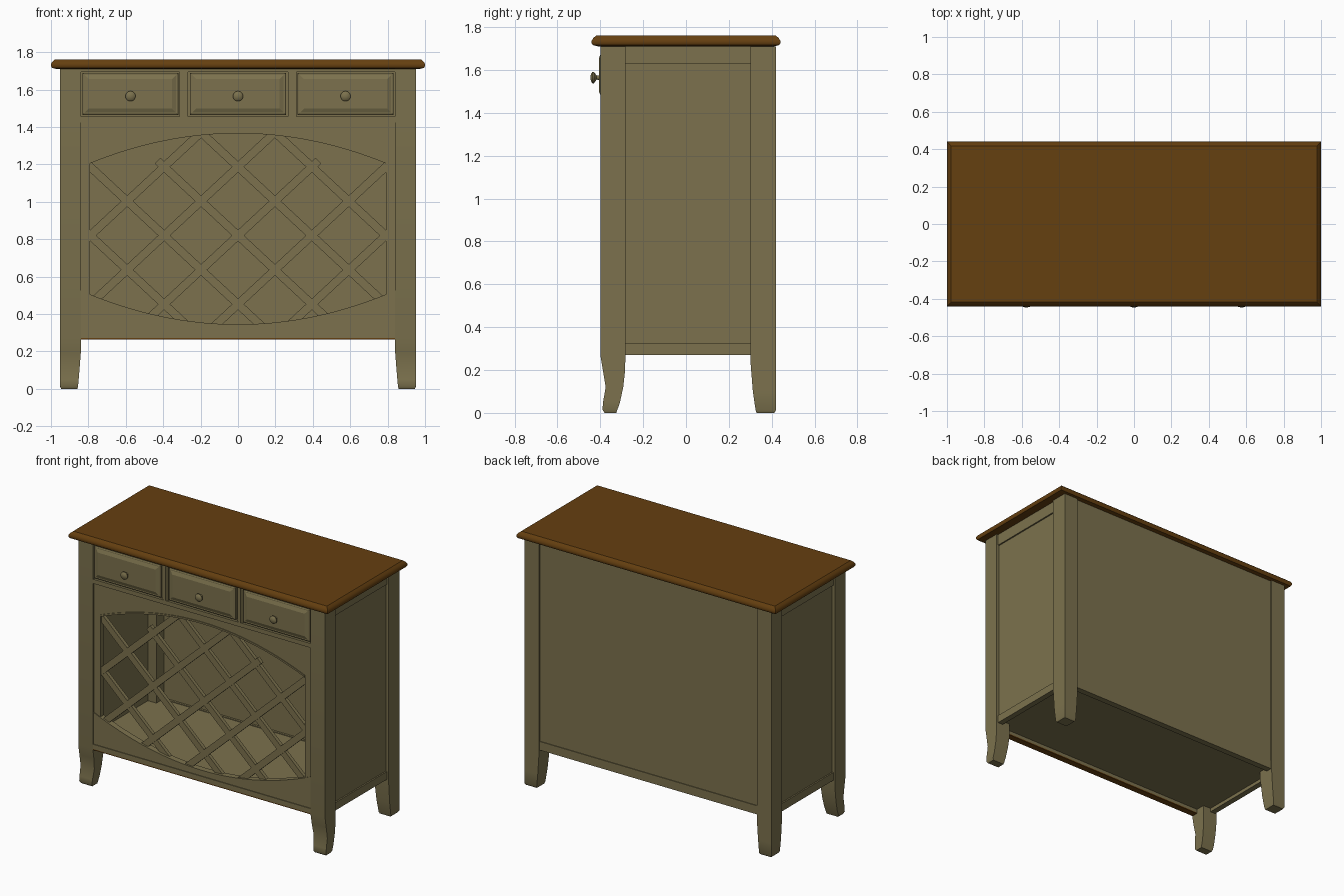
import bpy, bmesh, math
from mathutils import Vector

cube = bpy.data.objects.get("Cube")
if cube:
    bpy.data.objects.remove(cube, do_unlink=True)


def material(name, rgb):
    m = bpy.data.materials.new(name)
    m.use_nodes = True
    color = (*rgb, 1)
    m.diffuse_color = color
    bsdf = next(n for n in m.node_tree.nodes if n.type == 'BSDF_PRINCIPLED')
    bsdf.inputs["Base Color"].default_value = color
    bsdf.inputs["Roughness"].default_value = 0.7
    return m


PAINT = material("olive_paint", (0.2, 0.167, 0.075))
WOOD = material("brown_wood", (0.13, 0.05, 0.005))


def loft(name, rings, mat=PAINT, smooth=False):
    """Skin a closed solid through rings of equal point count."""
    bm = bmesh.new()
    loops = [[bm.verts.new(p) for p in ring] for ring in rings]
    n = len(loops[0])
    for a, b in zip(loops, loops[1:]):
        for i in range(n):
            j = (i + 1) % n
            bm.faces.new((a[i], a[j], b[j], b[i]))
    bm.faces.new(loops[0])
    bm.faces.new(loops[-1])
    bmesh.ops.recalc_face_normals(bm, faces=bm.faces)
    mesh = bpy.data.meshes.new(name)
    bm.to_mesh(mesh)
    bm.free()
    mesh.materials.append(mat)
    ob = bpy.data.objects.new(name, mesh)
    bpy.context.collection.objects.link(ob)
    if smooth:
        bpy.ops.object.select_all(action='DESELECT')
        ob.select_set(True)
        bpy.context.view_layer.objects.active = ob
        bpy.ops.object.shade_smooth_by_angle(angle=math.radians(40))
    return ob


def flat_ring(x0, x1, y0, y1, z):
    return [(x0, y0, z), (x1, y0, z), (x1, y1, z), (x0, y1, z)]


def upright_ring(x0, x1, z0, z1, y):
    return [(x0, y, z0), (x1, y, z0), (x1, y, z1), (x0, y, z1)]


def box(name, x0, x1, y0, y1, z0, z1, mat=PAINT):
    return loft(name, [flat_ring(x0, x1, y0, y1, z) for z in (z0, z1)], mat)


def curved_board(name, half, low, high, y0, y1, steps=32):
    """Board across the front whose lower and upper edges follow functions of x."""
    rings = []
    for i in range(steps + 1):
        x = half * (2 * i / steps - 1)
        rings.append([(x, y0, low(x)), (x, y1, low(x)), (x, y1, high(x)), (x, y0, high(x))])
    return loft(name, rings, smooth=True)


# Table top with a moulded edge
edge = [(0.03, 1.71), (0.006, 1.716), (0, 1.725), (0, 1.737), (0.008, 1.75), (0.022, 1.762)]
loft("table_top", [flat_ring(-1 + d, 1 - d, -0.44 + d, 0.44 - d, z) for d, z in edge],
     WOOD, smooth=True)

# Legs: z, inner x, front y, back y
front_leg = [(0, 0.858, -0.38, -0.325), (0.015, 0.855, -0.39, -0.32), (0.05, 0.852, -0.387, -0.308),
             (0.12, 0.846, -0.375, -0.293), (0.2, 0.84, -0.388, -0.284), (0.27, 0.84, -0.4, -0.283),
             (1.71, 0.84, -0.4, -0.283)]
back_leg = [(0, 0.862, 0.33, 0.412), (0.012, 0.858, 0.325, 0.42), (0.1, 0.85, 0.312, 0.42),
            (0.25, 0.84, 0.3, 0.42), (1.71, 0.84, 0.3, 0.42)]
for side, s in (("left", 1), ("right", -1)):
    for part, profile in (("front", front_leg), ("back", back_leg)):
        loft(f"{side}_{part}_leg",
             [flat_ring(s * xi, s * (0.945 if z < 0.01 else 0.952), ya, yb, z)
              for z, xi, ya, yb in profile], smooth=True)
    # Side panel with its rails
    xs = sorted((s * 0.905, s * 0.93))
    xr = sorted((s * 0.9, s * 0.94))
    box(f"{side}_side_panel", *xs, -0.29, 0.31, 0.28, 1.7)
    box(f"{side}_bottom_rail", *xr, -0.29, 0.31, 0.27, 0.325)
    box(f"{side}_top_rail", *xr, -0.29, 0.31, 1.63, 1.71)
    # Front stile beside the opening
    xf = sorted((s * 0.79, s * 0.845))
    box(f"{side}_front_stile", *xf, -0.388, -0.35, 0.27, 1.43)

# Back, floor and the deck under the drawers
box("back_panel", -0.85, 0.85, 0.385, 0.408, 0.28, 1.71)
box("back_bottom_rail", -0.85, 0.85, 0.37, 0.413, 0.27, 0.33)
box("floor_panel", -0.91, 0.91, -0.37, 0.39, 0.295, 0.325)
box("drawer_deck", -0.91, 0.91, -0.36, 0.39, 1.43, 1.45)


# Arched board, bead and curved apron
def arch(x):
    return 1.37 - 0.16 * (x / 0.79) ** 2


def dip(x):
    return 0.345 + 0.16 * (x / 0.79) ** 2


curved_board("arched_board", 0.79, arch, lambda x: 1.43, -0.388, -0.35)
curved_board("arch_bead", 0.79, lambda x: arch(x) - 0.004, lambda x: arch(x) + 0.008, -0.393, -0.355)
curved_board("apron", 0.842, lambda x: 0.275, dip, -0.393, -0.35)
box("apron_moulding", -0.842, 0.842, -0.398, -0.35, 0.272, 0.305)
box("apron_worn_edge", -0.842, 0.842, -0.396, -0.35, 0.264, 0.272, WOOD)

# Diagonal lattice: one family of strips, mirrored for the other
for sign, label, y0 in ((1, "rising", -0.38), (-1, "falling", -0.374)):
    for k in range(-2, 3):
        inside = []
        for i in range(-81, 82):
            x = i / 100
            z = 0.82 + 0.93 * (x - 0.395 * k)
            if dip(x) - 0.02 < z < arch(x) + 0.015 and not (k == 0 and x > 0.43):
                inside.append(Vector((sign * x, 0, z)))
        a, b = inside[0], inside[-1]
        d = (b - a).normalized()
        n = Vector((-d.z, 0, d.x)) * 0.022
        front, rear = Vector((0, y0, 0)), Vector((0, y0 + 0.025, 0))
        loft(f"{label}_lattice_strip_{k + 3}",
             [[p + n + front, p - n + front, p - n + rear, p + n + rear] for p in (a, b)])

# Drawer surround
box("drawer_backing", -0.845, 0.845, -0.378, -0.35, 1.43, 1.71)
box("drawer_lower_rail", -0.842, 0.842, -0.396, -0.35, 1.425, 1.455)
box("drawer_upper_rail", -0.842, 0.842, -0.392, -0.35, 1.695, 1.71)
for s in (-1, 1):
    x = s * 0.29
    box("drawer_divider", x - 0.022, x + 0.022, -0.39, -0.35, 1.45, 1.7)
    box("divider_bead", x - 0.008, x + 0.008, -0.397, -0.35, 1.45, 1.7)

# Drawers with raised fields and turned knobs
knob = [(0.011, -0.4), (0.01, -0.418), (0.018, -0.423), (0.027, -0.43), (0.027, -0.436),
        (0.018, -0.443), (0.006, -0.446)]
for label, cx in (("right", -0.575), ("middle", 0), ("left", 0.575)):
    steps = [(0, -0.36), (0, -0.393), (0.006, -0.397), (0.012, -0.397), (0.034, -0.406)]
    loft(f"{label}_drawer", [upright_ring(cx - 0.256 + d, cx + 0.256 - d, 1.465 + d, 1.69 - d, y)
                             for d, y in steps])
    loft(f"{label}_knob",
         [[(cx + r * math.cos(t * math.tau / 20), y, 1.565 + r * math.sin(t * math.tau / 20))
           for t in range(20)] for r, y in knob], smooth=True)
